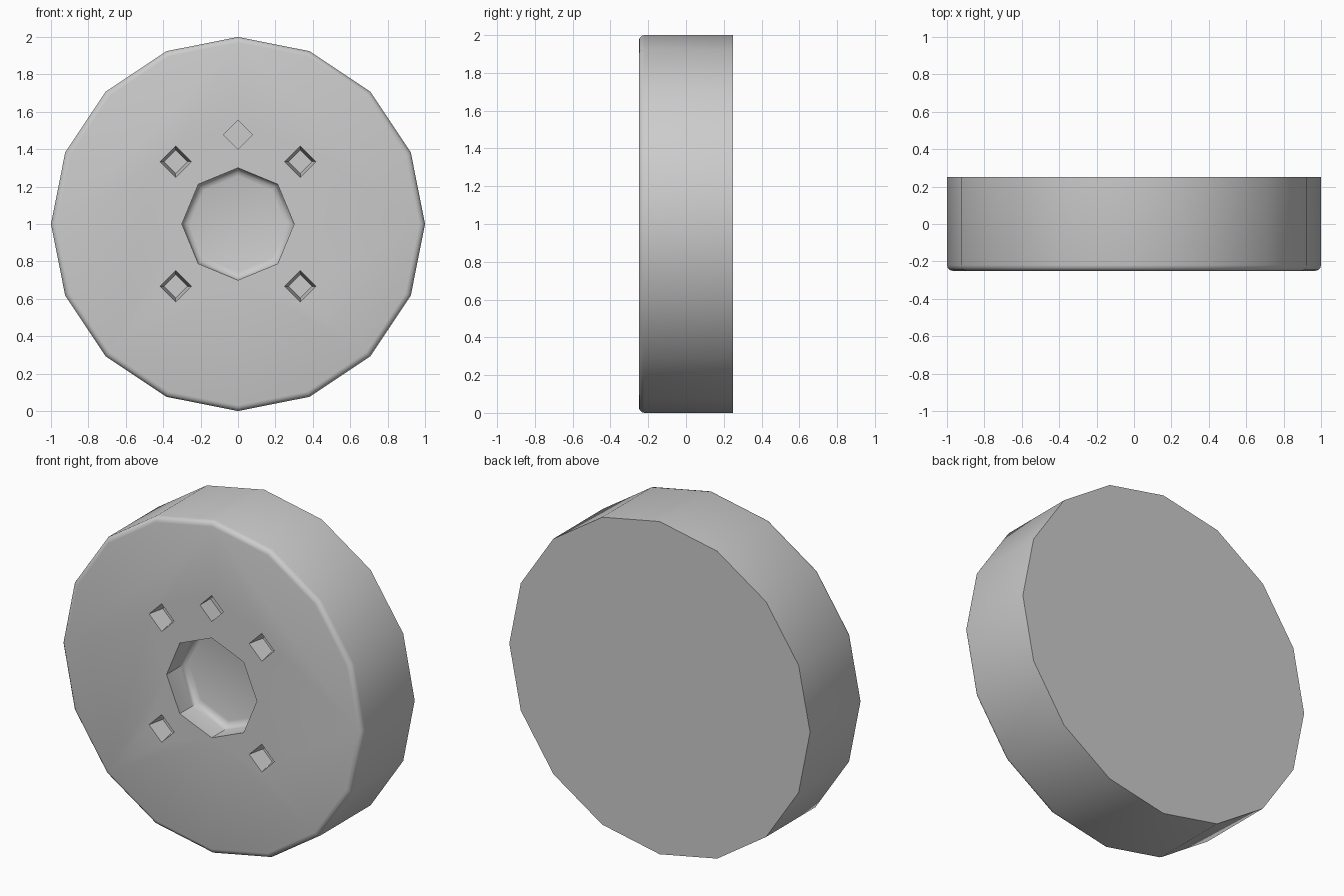
import bpy, bmesh, math

if "Cube" in bpy.data.objects:
    bpy.data.objects.remove(bpy.data.objects["Cube"])


def disc(name, sides, r_back, r_front, y_front, y_back, x=0, z=1, bevel=0, bevel_front=True):
    """Prism along y with optional rounded front or back rim."""
    bm = bmesh.new()
    depth = y_back - y_front
    bmesh.ops.create_cone(bm, cap_ends=True, segments=sides, radius1=r_back,
                          radius2=r_front, depth=depth)
    # put a vertex at the top, then turn local +z to the front (-y)
    for v in bm.verts:
        lx, ly, lz = v.co
        v.co = (x + lx, (y_front + y_back) / 2 - lz, z + ly)
    bm.normal_update()
    if bevel:
        y_rim = y_front if bevel_front else y_back
        rim = [e for e in bm.edges if all(abs(v.co.y - y_rim) < 1e-4 for v in e.verts)]
        bmesh.ops.bevel(bm, geom=rim, offset=bevel, segments=3, profile=0.5, affect='EDGES')
    bmesh.ops.recalc_face_normals(bm, faces=bm.faces)
    mesh = bpy.data.meshes.new(name)
    bm.to_mesh(mesh)
    bm.free()
    ob = bpy.data.objects.new(name, mesh)
    bpy.context.collection.objects.link(ob)
    return ob


# Sixteen-sided wheel body with rounded front rim
wheel = disc("wheel", 16, 1, 1, -0.25, 0.25, bevel=0.03)

# Central recess, rounded at its floor
cutters = [disc("hub_cutter", 8, 0.3, 0.3, -0.35, -0.09, bevel=0.04, bevel_front=False)]

# Lug holes: four corners plus one at the top
for x in (-0.333, 0.333):
    for z in (0.667, 1.333):
        cutters.append(disc("lug_cutter", 4, 0.062, 0.105, -0.35, -0.15, x, z))
cutters.append(disc("lug_cutter", 4, 0.078, 0.078, -0.35, -0.15, 0, 1.477))

bpy.context.view_layer.objects.active = wheel
wheel.select_set(True)
for c in cutters:
    mod = wheel.modifiers.new("cut", 'BOOLEAN')
    mod.operation = 'DIFFERENCE'
    mod.solver = 'EXACT'
    mod.object = c
    c.hide_render = True
    bpy.ops.object.modifier_apply(modifier=mod.name)
for c in cutters:
    bpy.data.objects.remove(c)

bpy.ops.object.shade_smooth_by_angle(angle=math.radians(40))
